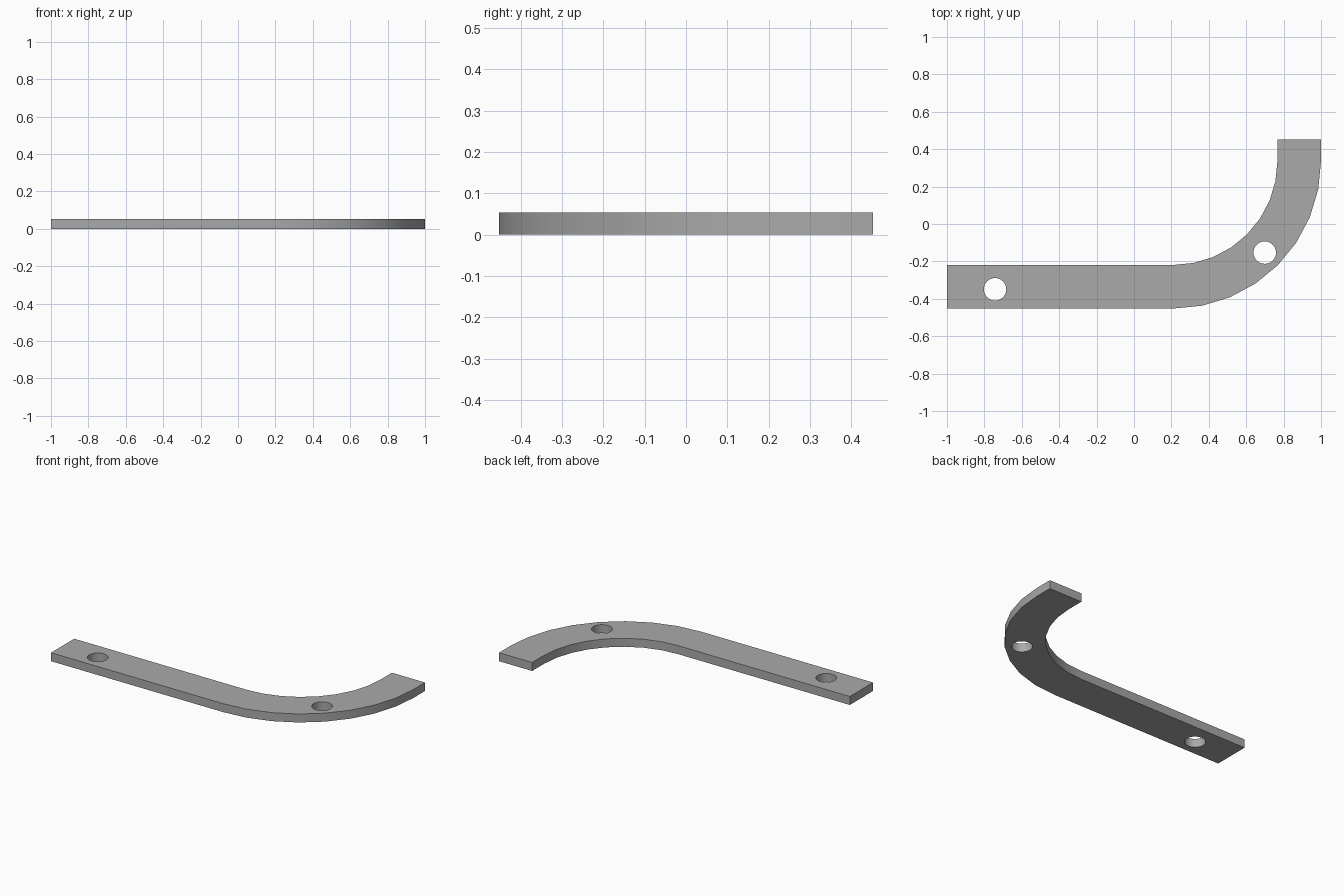
import bpy, bmesh
from math import sin, cos, pi

cube = bpy.data.objects.get("Cube")
if cube:
    bpy.data.objects.remove(cube, do_unlink=True)

THICK = 0.054
HALF_DEPTH = 0.452
WIDTH = 0.233
OUTER = 0.79
INNER = OUTER - WIDTH
CX, CY = 1 - OUTER, OUTER - HALF_DEPTH   # centre of the bend
STEPS = 8

grey = bpy.data.materials.new("plain grey")
grey.use_nodes = True
colour = (0.4, 0.4, 0.4, 1)
grey.diffuse_color = colour
grey.node_tree.nodes["Principled BSDF"].inputs["Base Color"].default_value = colour


def bend(radius):
    """Quarter arc from the long arm to the short arm."""
    angles = [i * pi / 2 / STEPS for i in range(STEPS + 1)]
    return [(CX + radius * sin(a), CY - radius * cos(a)) for a in angles]


def add_object(name, bm):
    mesh = bpy.data.meshes.new(name)
    bm.to_mesh(mesh)
    bm.free()
    obj = bpy.data.objects.new(name, mesh)
    bpy.context.collection.objects.link(obj)
    mesh.materials.append(grey)
    return obj


def extruded(name, outlines, low, high):
    """Solid made by extruding closed outlines upwards."""
    bm = bmesh.new()
    for outline in outlines:
        face = bm.faces.new([bm.verts.new((x, y, low)) for x, y in outline])
        top = bmesh.ops.extrude_face_region(bm, geom=[face])["geom"]
        verts = [v for v in top if isinstance(v, bmesh.types.BMVert)]
        bmesh.ops.translate(bm, verts=verts, vec=(0, 0, high - low))
    bmesh.ops.recalc_face_normals(bm, faces=bm.faces)
    return add_object(name, bm)


def circle(x, y, radius=0.06, sides=32):
    return [(x + radius * cos(2 * pi * i / sides), y + radius * sin(2 * pi * i / sides))
            for i in range(sides)]


# Flat bent strip: long arm, quarter bend, short arm
outline = ([(-1, -HALF_DEPTH)] + bend(OUTER)
           + [(1, HALF_DEPTH), (1 - WIDTH, HALF_DEPTH)]
           + bend(INNER)[::-1] + [(-1, WIDTH - HALF_DEPTH)])
strip = extruded("bent_strip", [outline], 0, THICK)

# Two screw holes cut through the strip
cutter = extruded("hole_cutter", [circle(-0.743, -0.349), circle(0.699, -0.153)],
                  -THICK, 2 * THICK)
cut = strip.modifiers.new("screw holes", 'BOOLEAN')
cut.operation = 'DIFFERENCE'
cut.solver = 'EXACT'
cut.object = cutter

bpy.ops.object.select_all(action='DESELECT')
strip.select_set(True)
bpy.context.view_layer.objects.active = strip
bpy.ops.object.modifier_apply(modifier=cut.name)
bpy.data.objects.remove(cutter, do_unlink=True)
bpy.ops.object.shade_smooth_by_angle()
